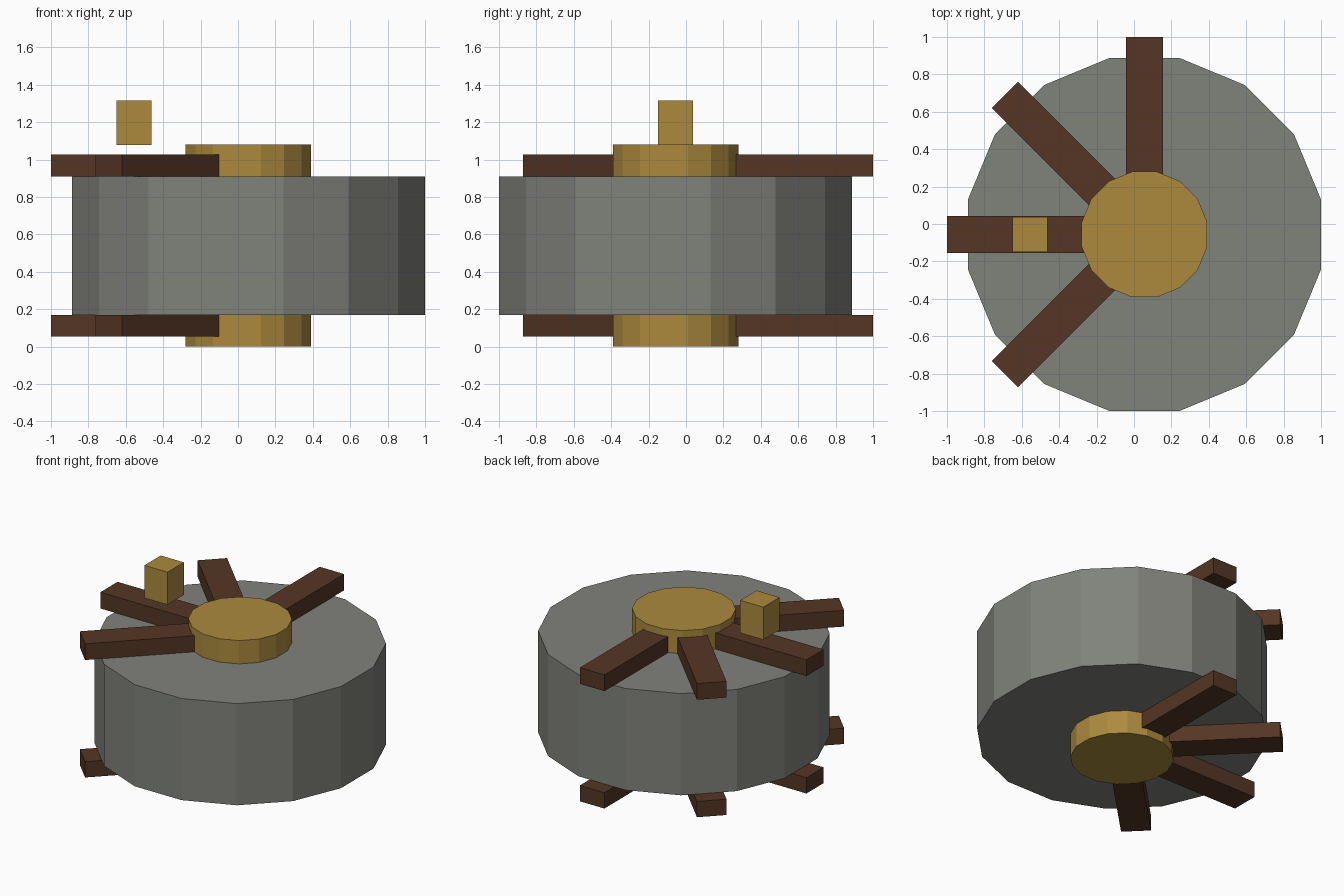
import bpy, math
from mathutils import Matrix

default = bpy.data.objects.get("Cube")
if default:
    bpy.data.objects.remove(default, do_unlink=True)

CX, CY = 0.056, -0.056  # axle position


def material(name, rgb):
    mat = bpy.data.materials.new(name)
    mat.use_nodes = True
    mat.diffuse_color = (*rgb, 1)
    mat.node_tree.nodes["Principled BSDF"].inputs["Base Color"].default_value = (*rgb, 1)
    return mat


stone = material("grey stone", (0.216, 0.223, 0.198))
wood = material("dark wood", (0.089, 0.037, 0.018))
brass = material("brass", (0.413, 0.254, 0.048))


def cylinder(name, radius, z0, z1, mat):
    # sixteen sides, with flats facing the axes
    bpy.ops.mesh.primitive_cylinder_add(vertices=16, radius=radius, depth=z1 - z0,
                                        location=(CX, CY, (z0 + z1) / 2))
    obj = bpy.context.object
    obj.name = name
    obj.data.transform(Matrix.Rotation(math.pi / 16, 4, 'Z'))
    obj.data.materials.append(mat)


def box(name, size, location, mat, angle=0):
    bpy.ops.mesh.primitive_cube_add(size=1, location=location, rotation=(0, 0, angle))
    obj = bpy.context.object
    obj.name = name
    obj.data.transform(Matrix.Diagonal((*size, 1)))
    obj.data.materials.append(mat)


# Heavy drum and the hub running through it
cylinder("drum", 0.962, 0.17, 0.91, stone)
cylinder("hub", 0.342, 0, 1.08, brass)

# Four spokes above and four below, fanned over one side
LENGTH = 1.056
for level, z0, z1 in (("lower", 0.055, 0.17), ("upper", 0.91, 1.028)):
    for i in range(4):
        a = math.radians(90 + 45 * i)
        box(f"{level}_spoke_{i + 1}", (LENGTH, 0.198, z1 - z0),
            (CX + math.cos(a) * LENGTH / 2, CY + math.sin(a) * LENGTH / 2, (z0 + z1) / 2),
            wood, a)

# Handle peg hovering over the right spoke
box("handle_peg", (0.186, 0.188, 0.237), (-0.556, CY, 1.197), brass)
